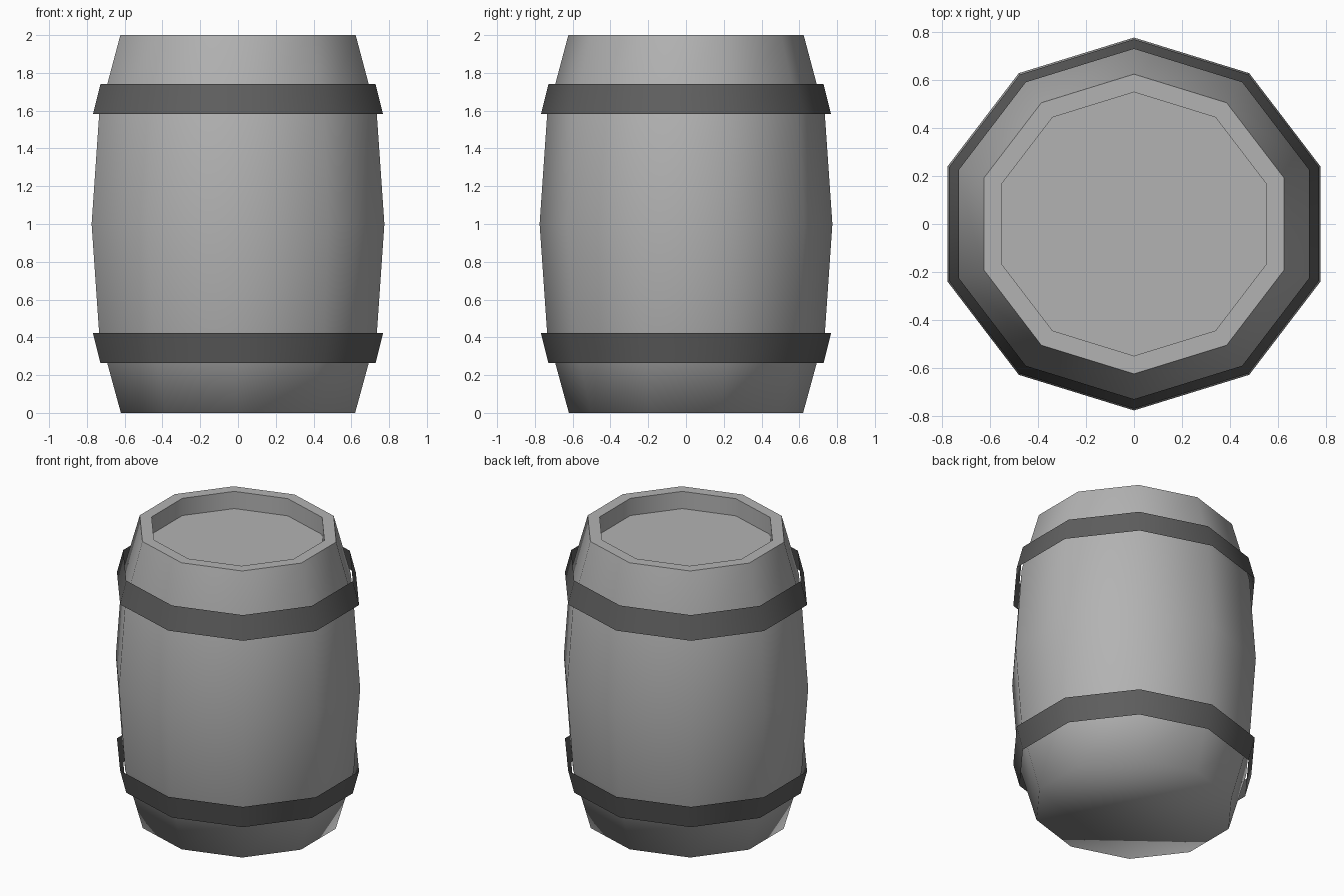
import bpy, bmesh, math

if "Cube" in bpy.data.objects:
    bpy.data.objects.remove(bpy.data.objects["Cube"])

SIDES = 10
X_STRETCH = 1 / math.cos(math.radians(18))  # makes the decagon equally wide in x and y


def material(name, value):
    m = bpy.data.materials.new(name)
    m.diffuse_color = (value, value, value, 1)
    m.use_nodes = True
    m.node_tree.nodes["Principled BSDF"].inputs["Base Color"].default_value = m.diffuse_color
    return m


def lathe(name, profile, mat, cap_start=False, cap_end=False, sharp_rings=()):
    """Sweep (radius, z) points around z as a ten-sided surface."""
    bm = bmesh.new()
    rings = []
    for r, z in profile:
        ring = []
        for i in range(SIDES):
            a = math.pi / 2 + math.tau * i / SIDES
            ring.append(bm.verts.new((r * X_STRETCH * math.cos(a), r * math.sin(a), z)))
        rings.append(ring)
    for lo, hi in zip(rings, rings[1:]):
        for i in range(SIDES):
            j = (i + 1) % SIDES
            bm.faces.new((lo[i], lo[j], hi[j], hi[i]))
    if cap_start:
        bm.faces.new(rings[0][::-1])
    if cap_end:
        bm.faces.new(rings[-1])
    for f in bm.faces:
        f.smooth = True
    for k in sharp_rings:
        for i in range(SIDES):
            bm.edges.get((rings[k][i], rings[k][(i + 1) % SIDES])).smooth = False
    mesh = bpy.data.meshes.new(name)
    bm.to_mesh(mesh)
    bm.free()
    mesh.materials.append(mat)
    obj = bpy.data.objects.new(name, mesh)
    bpy.context.collection.objects.link(obj)
    return obj


stave_grey = material("stave grey", 0.45)
hoop_grey = material("dark hoop grey", 0.115)

# Bulging body with a rim and a recessed lid
lathe("barrel_body",
      [(0.62, 0), (0.735, 0.42), (0.775, 1), (0.735, 1.58), (0.623, 2),
       (0.548, 2), (0.548, 1.88)],
      stave_grey, cap_start=True, cap_end=True, sharp_rings=(4, 5, 6))

# Thin open hoops standing slightly off the body
lathe("lower_hoop", [(0.728, 0.263), (0.768, 0.423)], hoop_grey)
lathe("upper_hoop", [(0.768, 1.582), (0.728, 1.742)], hoop_grey)
